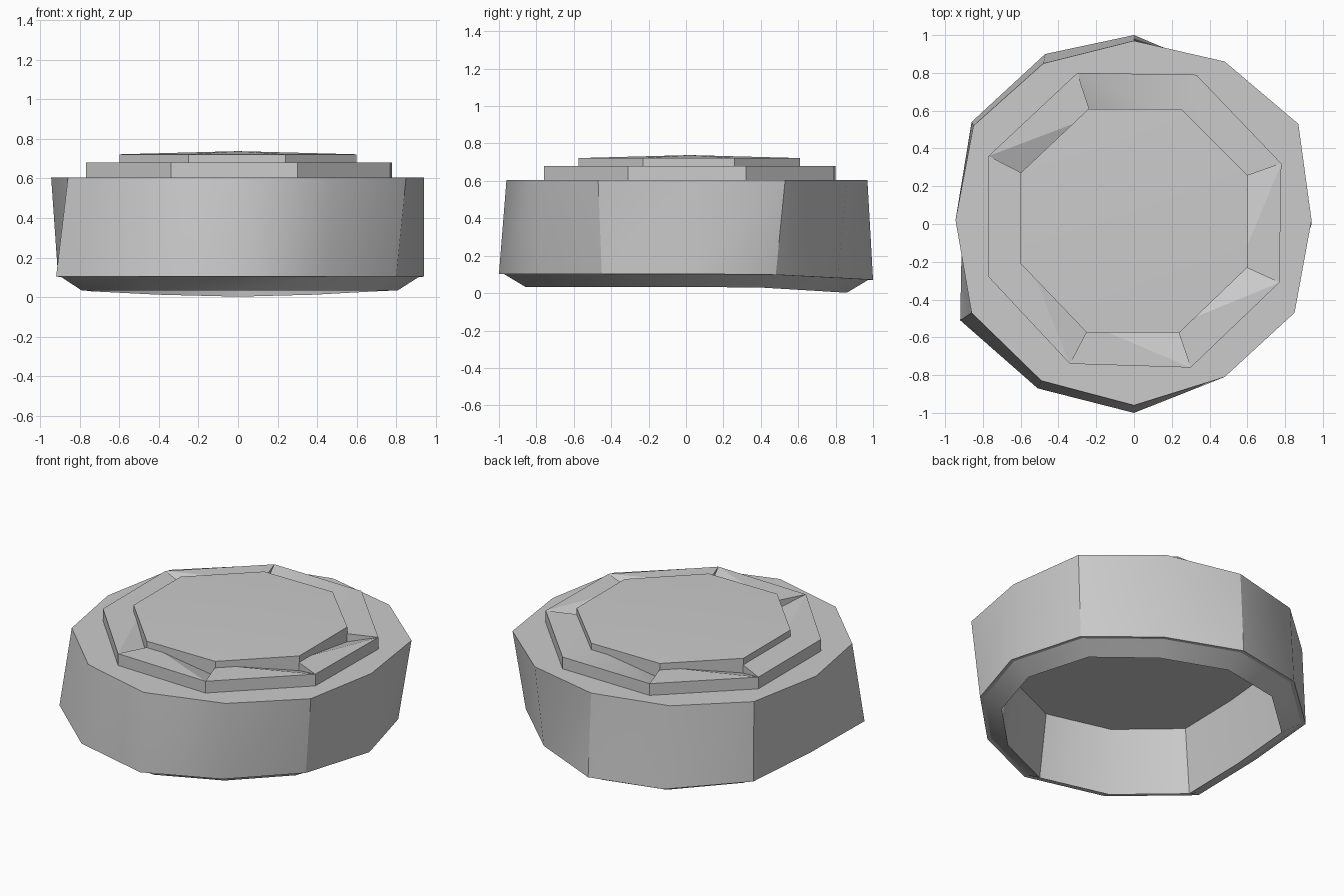
import bpy, bmesh, math

old = bpy.data.objects.get("Cube")
if old:
    bpy.data.objects.remove(old)

# One plain grey for everything
grey = bpy.data.materials.new("stone_grey")
grey.use_nodes = True
colour = (0.6, 0.6, 0.6, 1)
grey.diffuse_color = colour
grey.node_tree.nodes["Principled BSDF"].inputs["Base Color"].default_value = colour


def finish(name, bm, angle):
    mesh = bpy.data.meshes.new(name)
    bm.to_mesh(mesh)
    bm.free()
    mesh.materials.append(grey)
    obj = bpy.data.objects.new(name, mesh)
    bpy.context.collection.objects.link(obj)
    bpy.ops.object.select_all(action="DESELECT")
    bpy.context.view_layer.objects.active = obj
    obj.select_set(True)
    bpy.ops.object.shade_smooth_by_angle(angle=math.radians(angle))
    return obj


def ring(bm, points, z, scale=1.0):
    """Vertices around an outline; z is a height or one height per point."""
    heights = z if isinstance(z, list) else [z] * len(points)
    return [bm.verts.new((x * scale, y * scale, h)) for (x, y), h in zip(points, heights)]


def bridge(bm, low, high):
    n = len(low)
    for i in range(n):
        j = (i + 1) % n
        bm.faces.new((low[i], low[j], high[j]))
        bm.faces.new((low[i], high[j], high[i]))


# Hollow uneven twelve-sided body with a chamfered foot
top_outline = [(.94, .02), (.87, .53), (.48, .86), (0, .97), (-.48, .85), (-.85, .52),
               (-.945, .02), (-.86, -.47), (-.49, -.83), (0, -.96), (.48, -.81), (.85, -.47)]
foot_outline = [(.94, 0), (.81, .48), (.45, .81), (0, 1), (-.47, .9), (-.86, .54),
                (-.91, .02), (-.92, -.51), (-.51, -.87), (0, -1), (.45, -.8), (.8, -.45)]
sag = [0, .005, .022, .032, .022, .005] + [0] * 6

bm = bmesh.new()
top = ring(bm, top_outline, .604)
edge = ring(bm, foot_outline, [.103 - s for s in sag])
lip = ring(bm, foot_outline, [.103 - s for s in sag], .975)
foot = ring(bm, foot_outline, [.034 - s for s in sag], .86)
ceiling = ring(bm, foot_outline, .44, .8)
for low, high in ((edge, top), (lip, edge), (foot, lip), (ceiling, foot)):
    bridge(bm, low, high)
bm.faces.new(top)
bm.faces.new(list(reversed(ceiling)))
finish("body", bm, 32)

# Eight-sided collar with pinwheel pockets
collar = [(.78, .32), (.33, .79), (-.30, .80), (-.77, .36),
          (-.77, -.28), (-.34, -.74), (.30, -.76), (.77, -.31)]
plate = [(.6, .26), (.25, .61), (-.24, .61), (-.6, .27),
         (-.6, -.21), (-.25, -.575), (.24, -.575), (.6, -.23)]
flat_sides = {0, 3}

bm = bmesh.new()
base = ring(bm, collar, .6)
rim = ring(bm, collar, .68)
inner = ring(bm, plate, .68, .93)
sunk = ring(bm, plate, .615, .93)
bridge(bm, base, rim)
for i in range(8):
    j = (i + 1) % 8
    bm.faces.new((rim[i], rim[j], inner[i]))
    if i in flat_sides:
        bm.faces.new((rim[j], inner[j], inner[i]))
    else:
        bm.faces.new((rim[j], sunk[j], inner[i]))
        bm.faces.new((rim[j], inner[j], sunk[j]))
finish("collar", bm, 20)

# Slightly domed cap plate
bm = bmesh.new()
skirt = ring(bm, plate, .61)
brim = ring(bm, plate, .722)
peak = bm.verts.new((0, .02, .738))
bridge(bm, skirt, brim)
for i in range(8):
    bm.faces.new((brim[i], brim[(i + 1) % 8], peak))
finish("cap", bm, 25)
